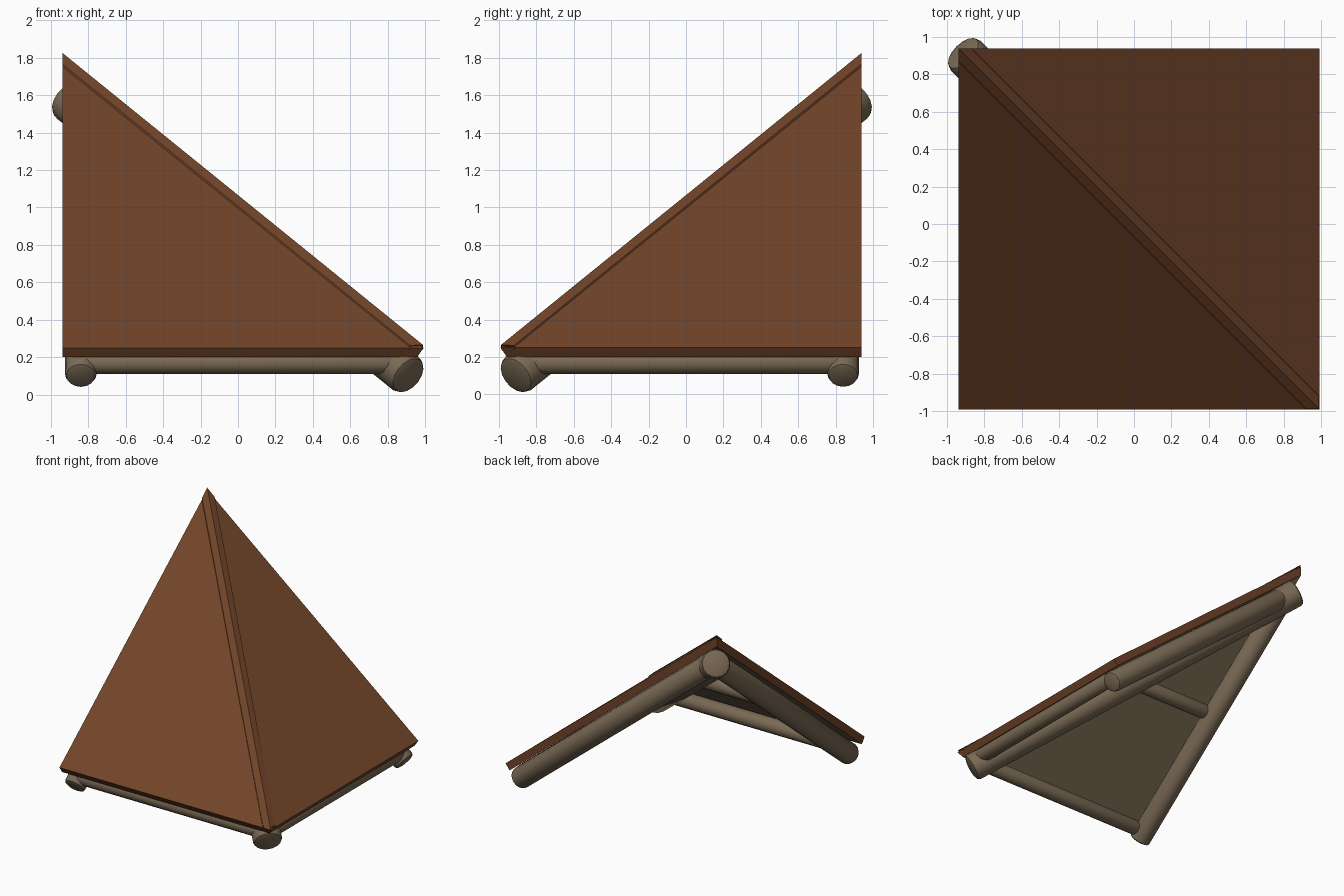
import bpy, bmesh, math
from mathutils import Vector

if "Cube" in bpy.data.objects:
    bpy.data.objects.remove(bpy.data.objects["Cube"])


def material(name, rgb):
    m = bpy.data.materials.new(name)
    m.diffuse_color = (*rgb, 1)
    m.use_nodes = True
    m.node_tree.nodes["Principled BSDF"].inputs["Base Color"].default_value = m.diffuse_color
    return m


BROWN = material("roof brown", (0.165, 0.058, 0.022))
WOOD = material("grey wood", (0.195, 0.143, 0.09))

EAVE, EDGE, PITCH, EAVE_Z = 0.992, 0.938, 0.808, 0.25


def roof_z(y):
    """Height of the front roof plane at depth y."""
    return EAVE_Z + PITCH * (y + EAVE)


def swap(p):
    """Mirror a point across the hip, front slope to right slope."""
    return Vector((-p[1], -p[0], p[2]))


def finish(name, bm, mats):
    bmesh.ops.recalc_face_normals(bm, faces=bm.faces)
    me = bpy.data.meshes.new(name)
    bm.to_mesh(me)
    bm.free()
    for m in mats:
        me.materials.append(m)
    ob = bpy.data.objects.new(name, me)
    bpy.context.collection.objects.link(ob)
    return ob


def log(name, a, b, r, bevel=0.025):
    """Round log from a to b with softened ends."""
    a, b = Vector(a), Vector(b)
    d = b - a
    bm = bmesh.new()
    bmesh.ops.create_cone(bm, cap_ends=True, segments=16, radius1=r, radius2=r, depth=d.length)
    rims = [e for e in bm.edges if any(len(f.verts) > 4 for f in e.link_faces)]
    bmesh.ops.bevel(bm, geom=rims, offset=bevel, segments=2, profile=0.5, affect='EDGES')
    q = d.to_track_quat('Z', 'Y')
    for v in bm.verts:
        v.co = q @ v.co + (a + b) / 2
    ob = finish(name, bm, [WOOD])
    bpy.context.view_layer.objects.active = ob
    ob.select_set(True)
    bpy.ops.object.shade_smooth_by_angle(angle=math.radians(35))
    ob.select_set(False)


# Roof shell: two slopes meeting on the hip, brown above, wood below
bm = bmesh.new()
IN, DROP = 0.035, 0.05


def ring(e, z_eave, z_top):
    pts = [(-EDGE, -e, z_eave), (e, -e, z_eave), (e, EDGE, z_eave), (-EDGE, EDGE, z_top)]
    return [bm.verts.new(p) for p in pts]


top = ring(EAVE, EAVE_Z, roof_z(EDGE))
low = ring(EAVE - IN, EAVE_Z - DROP, roof_z(EDGE) - 0.08)
for i, j, k in ((0, 1, 3), (1, 2, 3)):
    bm.faces.new([top[i], top[j], top[k]])
    bm.faces.new([low[k], low[j], low[i]]).material_index = 1
for i in range(4):
    j = (i + 1) % 4
    bm.faces.new([top[i], top[j], low[j], low[i]])
finish("roof_slopes", bm, [BROWN, WOOD])

# Hip cap: thin raised strip, ends trimmed flush with the roof edges
bm = bmesh.new()
half = [(0.072, -0.01), (0.068, 0.012), (0.0, 0.016)]  # offset along edge, lift
upper = [Vector((-EDGE, EDGE - s, roof_z(EDGE - s) + h)) for s, h in half]
lower = [Vector((EAVE - 0.004 - s, -EAVE + 0.004, EAVE_Z + h)) for s, h in half]
upper += [swap(p) for p in reversed(upper[:2])]
lower += [swap(p) for p in reversed(lower[:2])]
u = [bm.verts.new(p) for p in upper]
l = [bm.verts.new(p) for p in lower]
for i in range(5):
    j = (i + 1) % 5
    bm.faces.new([u[i], u[j], l[j], l[i]])
bm.faces.new(u)
bm.faces.new(l)
finish("hip_cap", bm, [BROWN])

# Hip log under the ridge
log("hip_log", (0.915, -0.915, 0.098), (-0.918, 0.918, 1.578), 0.112, 0.03)

# Rafters and purlins, one set for each slope
AXIS = 0.19
parts = [
    ("rafter", (-0.84, -0.94, roof_z(-0.94) - AXIS - 0.005), (-0.84, 0.86, roof_z(0.86) - AXIS - 0.005), 0.085),
    ("eave_purlin", (-0.86, -0.895, 0.17), (0.88, -0.895, 0.17), 0.06),
    ("middle_purlin", (-0.86, -0.05, roof_z(-0.05) - 0.155), (0.05, -0.05, roof_z(-0.05) - 0.155), 0.06),
]
for name, a, b, r in parts:
    log("front_" + name, a, b, r)
    log("right_" + name, swap(a), swap(b), r)
